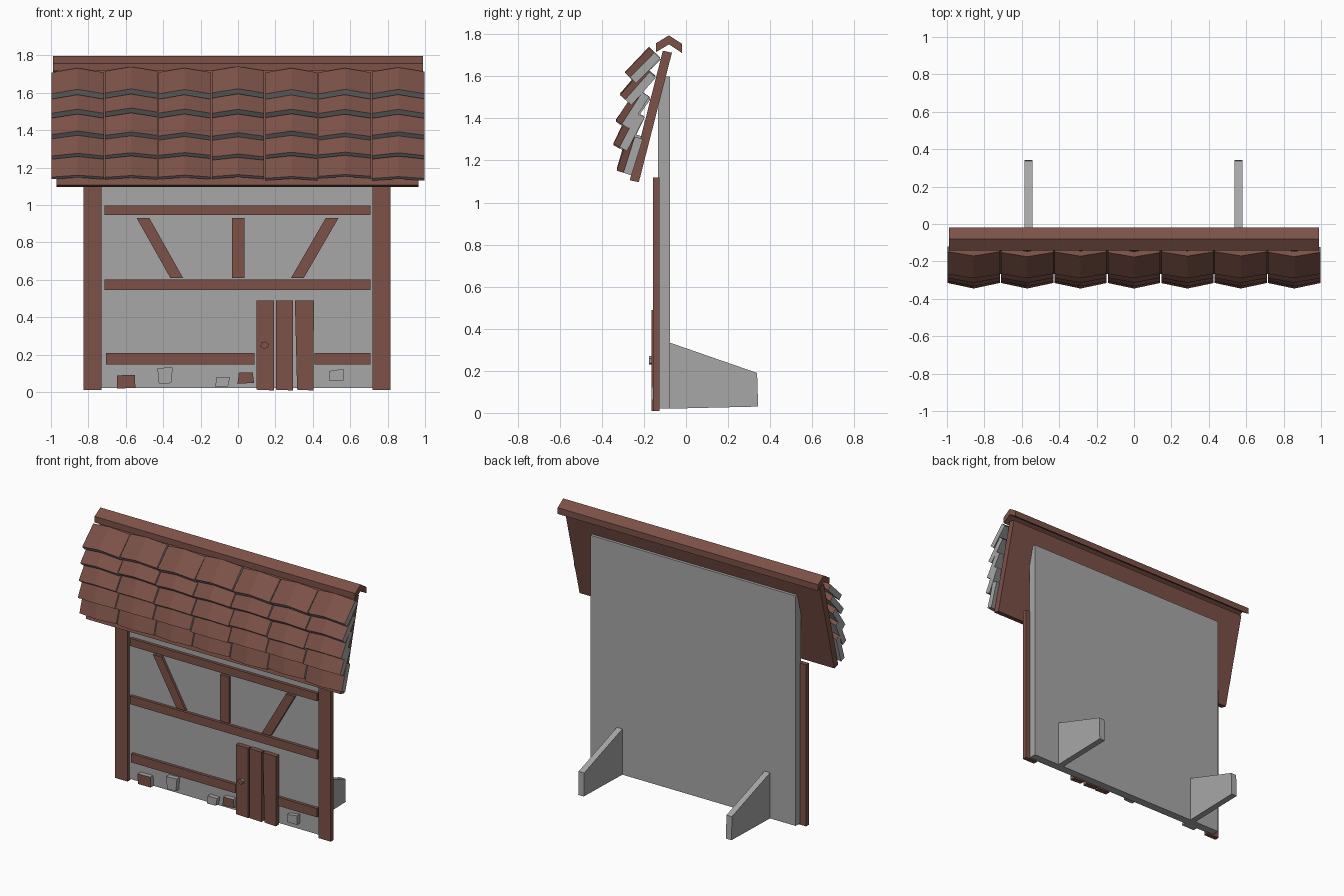
import bpy, bmesh, math, random
from mathutils import Vector

if "Cube" in bpy.data.objects:
    bpy.data.objects.remove(bpy.data.objects["Cube"])

random.seed(4)


def material(name, rgb):
    m = bpy.data.materials.new(name)
    m.diffuse_color = (*rgb, 1)
    m.use_nodes = True
    m.node_tree.nodes["Principled BSDF"].inputs["Base Color"].default_value = m.diffuse_color
    return m


BROWN = material("red brown wood", (0.20, 0.083, 0.063))
GREY = material("plain grey", (0.39, 0.39, 0.39))


def loft(name, ring_a, ring_b, mats, brown_rule=None):
    """Solid between two matching rings; brown_rule picks slot 1 by face normal."""
    bm = bmesh.new()
    a = [bm.verts.new(p) for p in ring_a]
    b = [bm.verts.new(p) for p in ring_b]
    n = len(a)
    bm.faces.new(a)
    bm.faces.new(b[::-1])
    for i in range(n):
        j = (i + 1) % n
        bm.faces.new((a[j], a[i], b[i], b[j]))
    bmesh.ops.recalc_face_normals(bm, faces=bm.faces)
    bm.normal_update()
    if brown_rule:
        for f in bm.faces:
            f.material_index = 1 if brown_rule(f.normal) else 0
    me = bpy.data.meshes.new(name)
    bm.to_mesh(me)
    bm.free()
    for m in mats:
        me.materials.append(m)
    ob = bpy.data.objects.new(name, me)
    bpy.context.collection.objects.link(ob)
    return ob


def plate(name, outline, y0, y1, mats, rule=None):
    """Front outline (x, z) extruded along y."""
    return loft(name, [(x, y0, z) for x, z in outline],
                [(x, y1, z) for x, z in outline], mats, rule)


def profile(name, outline, x0, x1, mats):
    """Side outline (y, z) extruded along x."""
    return loft(name, [(x0, y, z) for y, z in outline],
                [(x1, y, z) for y, z in outline], mats)


def rect(x0, x1, z0, z1, j=0.0):
    r = lambda: random.uniform(-j, j)
    return [(x + r(), z + r()) for x, z in ((x0, z0), (x1, z0), (x1, z1), (x0, z1))]


# Wall panel and rear feet
plate("wall", rect(-0.78, 0.78, 0.02, 1.6), -0.133, -0.076, [GREY])
for x in (-0.565, 0.558):
    profile("rear_foot", [(-0.08, 0.02), (0.343, 0.03), (0.338, 0.19), (-0.08, 0.335)],
            x - 0.021, x + 0.021, [GREY])

# Corner posts
for x0, x1 in ((-0.825, -0.73), (0.72, 0.815)):
    plate("corner_post", rect(x0, x1, 0.01, 1.12), -0.157, -0.125, [BROWN])

# Horizontal beams
for x0, x1, z0, z1 in ((-0.715, 0.708, 0.945, 0.998), (-0.715, 0.708, 0.545, 0.602),
                       (-0.705, 0.088, 0.147, 0.207), (0.41, 0.708, 0.147, 0.207)):
    plate("cross_beam", rect(x0, x1, z0, z1), -0.153, -0.13, [BROWN])

# Upright and slanted braces
for top, bottom in ((-0.508, -0.328), (0.002, 0.002), (0.503, 0.318)):
    plate("brace", [(bottom - 0.034, 0.61), (bottom + 0.034, 0.61),
                    (top + 0.034, 0.93), (top - 0.034, 0.93)], -0.15, -0.13, [BROWN])

# Door planks and knob
for x0, x1, lean in ((0.10, 0.193, 0), (0.202, 0.293, 0), (0.31, 0.40, -0.006)):
    plate("door_plank", [(x0 - lean, 0.012), (x1 - lean / 2, 0.008),
                         (x1 - lean, 0.488), (x0 + lean, 0.49)], -0.165, -0.13, [BROWN])
front = lambda n: n.y < -0.5
plate("door_knob", [(0.142 + 0.024 * math.cos(a), 0.25 + 0.02 * math.sin(a))
                    for a in (0.4 + i * math.pi / 3 for i in range(6))],
      -0.177, -0.16, [GREY, BROWN], front)

# Foundation stones
for x0, x1, z0, z1, brown in ((-0.645, -0.55, 0.023, 0.088, 1), (-0.428, -0.352, 0.05, 0.13, 0),
                              (-0.118, -0.048, 0.026, 0.074, 0), (0.003, 0.08, 0.046, 0.1, 1),
                              (0.49, 0.565, 0.066, 0.118, 0)):
    plate("stone", rect(x0, x1, z0, z1, 0.006), -0.165, -0.13,
          [GREY, BROWN], front if brown else None)

# Roof board and ridge cap
profile("roof_board", [(-0.267, 1.106), (-0.224, 1.097), (-0.067, 1.712), (-0.11, 1.722)],
        -0.97, 0.966, [BROWN])
profile("ridge_cap", [(-0.143, 1.757), (-0.081, 1.795), (-0.02, 1.755),
                      (-0.02, 1.712), (-0.081, 1.752), (-0.143, 1.715)], -0.99, 0.99, [BROWN])

# Roof tiles: folded slabs, brown on the outside and grey on the cut edges
rows = ((-0.29, 1.622, 45, 0.165), (-0.314, 1.512, 50, 0.175), (-0.333, 1.39, 56, 0.18),
        (-0.345, 1.277, 63, 0.18), (-0.329, 1.157, 72, 0.18))
WIDTH = 2 / 7
for y, z, angle, length in rows:
    for col in range(7):
        a = math.radians(angle + random.uniform(-1.5, 1.5))
        up = Vector((0, math.cos(a), math.sin(a)))
        inward = Vector((0, math.sin(a), -math.cos(a)))
        cx = -1 + (col + 0.5) * WIDTH
        hw = WIDTH / 2 - 0.003
        peak = Vector((cx, y, z + random.uniform(-0.006, 0.006)))
        side = Vector((hw, 0, 0))
        ring = [peak + inward * 0.033 - side, peak, peak + inward * 0.033 + side,
                peak + inward * 0.073 + side, peak + inward * 0.04, peak + inward * 0.073 - side]
        outside = lambda n: n.dot(inward) < -0.5 or n.dot(up) > 0.7
        loft("roof_tile", ring, [p + up * length for p in ring], [GREY, BROWN], outside)
